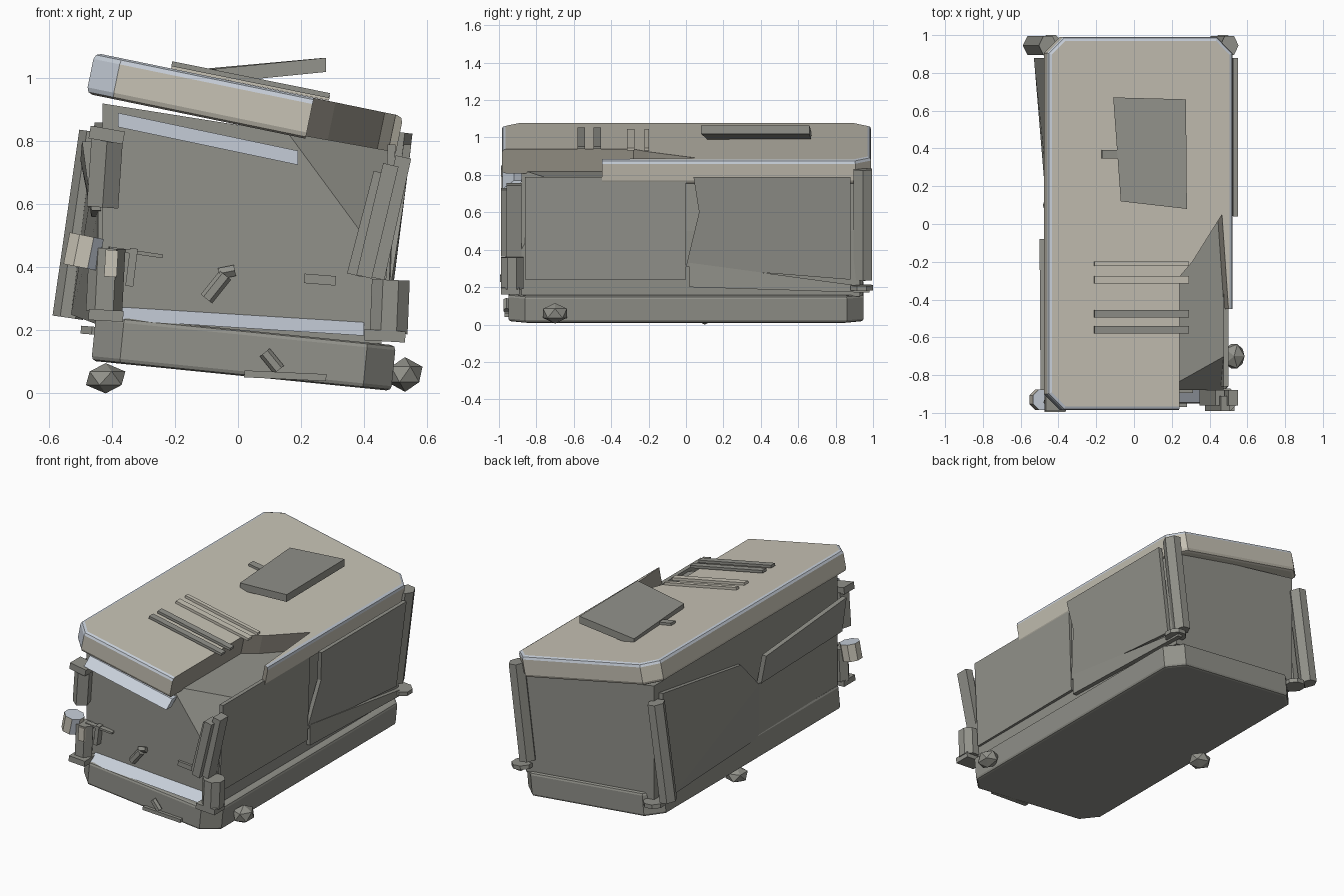
import bpy, bmesh, math
from mathutils import Vector, Matrix

if "Cube" in bpy.data.objects:
    bpy.data.objects.remove(bpy.data.objects["Cube"])


def material(name, rgb):
    m = bpy.data.materials.new(name)
    m.diffuse_color = (*rgb, 1)
    m.use_nodes = True
    m.node_tree.nodes["Principled BSDF"].inputs["Base Color"].default_value = m.diffuse_color
    return m


STONE = material("grey stone", (0.285, 0.285, 0.255))
TAN = material("pale lid stone", (0.57, 0.54, 0.46))
TRIM = material("blue grey edge", (0.56, 0.61, 0.68))
BROKEN = material("broken stone", (0.34, 0.32, 0.27))


def finish(name, bm, *mats):
    bmesh.ops.recalc_face_normals(bm, faces=bm.faces)
    me = bpy.data.meshes.new(name)
    bm.to_mesh(me)
    bm.free()
    ob = bpy.data.objects.new(name, me)
    bpy.context.collection.objects.link(ob)
    for m in mats:
        me.materials.append(m)
    return ob


def prism(name, pts, z0, z1, *mats, bevel=0, top_mat=0):
    """Plan outline extruded in z, with optional bevelled rims."""
    bm = bmesh.new()
    f = bm.faces.new([bm.verts.new((x, y, z0)) for x, y in pts])
    r = bmesh.ops.extrude_face_region(bm, geom=[f])
    bmesh.ops.translate(bm, vec=(0, 0, z1 - z0),
                        verts=[v for v in r["geom"] if isinstance(v, bmesh.types.BMVert)])
    if bevel:
        for z, mat in ((z1, top_mat), (z0, 0)):
            rim = [e for e in bm.edges if all(abs(v.co.z - z) < 1e-5 for v in e.verts)]
            bmesh.ops.bevel(bm, geom=rim, offset=bevel, segments=2, profile=0.5,
                            affect="EDGES", material=mat)
    return finish(name, bm, *mats)


def place(ob, loc, tilt):
    ob.matrix_world = Matrix.Translation(loc) @ Matrix.Rotation(tilt, 4, "Y")


def chamfered(x0, x1, y0, y1, c):
    return [(x0 + c, y0), (x1 - c, y0), (x1, y0 + c), (x1, y1 - c),
            (x1 - c, y1), (x0 + c, y1), (x0, y1 - c), (x0, y0 + c)]


def beam(name, a, b, w, h, mat=STONE, sides=4, end_mat=None):
    """Bar from a to b; w is its size across y (or x), h the other way."""
    a, b = Vector(a), Vector(b)
    d = (b - a).normalized()
    ref = Vector((1, 0, 0)) if abs(d.y) > 0.8 else Vector((0, 1, 0))
    u = (ref - d * ref.dot(d)).normalized()
    v = d.cross(u)
    k = 1 / math.cos(math.pi / sides)
    bm = bmesh.new()
    rings = []
    for p in (a, b):
        ring = []
        for i in range(sides):
            t = 2 * math.pi * (i + 0.5) / sides
            ring.append(bm.verts.new(p + u * (math.cos(t) * w * k / 2) + v * (math.sin(t) * h * k / 2)))
        rings.append(ring)
    bm.faces.new(rings[0])
    bm.faces.new(rings[1]).material_index = 1 if end_mat else 0
    for i in range(sides):
        j = (i + 1) % sides
        bm.faces.new((rings[0][i], rings[0][j], rings[1][j], rings[1][i]))
    return finish(name, bm, mat, *([end_mat] if end_mat else []))


def slab(name, outline, offset, mat=STONE):
    """Outline corners thickened along an offset vector."""
    bm = bmesh.new()
    lo = [bm.verts.new(p) for p in outline]
    hi = [bm.verts.new(Vector(p) + Vector(offset)) for p in outline]
    bm.faces.new(lo)
    bm.faces.new(hi)
    for i in range(len(lo)):
        j = (i + 1) % len(lo)
        bm.faces.new((lo[i], lo[j], hi[j], hi[i]))
    return finish(name, bm, mat)


# Tilted base
base = prism("base", chamfered(-0.478, 0.478, -0.95, 0.95, 0.09), -0.145, 0, STONE, bevel=0.015)
place(base, (0.025, 0, 0.2), 0.1)

# Chest body, with its front right top corner sheared off
bm = bmesh.new()
profile = [(-0.43, 0.2), (0.455, 0.15), (0.48, 0.5), (0.48, 0.77), (0.2, 0.82), (-0.43, 0.92)]
ends = [[bm.verts.new((x, y, z)) for x, z in profile] for y in (-0.88, 0.93)]
bm.faces.new(ends[0])
bm.faces.new(ends[1])
for i in range(6):
    j = (i + 1) % 6
    bm.faces.new((ends[0][i], ends[0][j], ends[1][j], ends[1][i]))
bmesh.ops.recalc_face_normals(bm, faces=bm.faces)
p = Vector((0.2, -0.88, 0.77))
n = (Vector((0.34, -0.88, 0.58)) - p).cross(Vector((0.47, -0.72, 0.74)) - p).normalized()
if n.z < 0:
    n = -n
bmesh.ops.bisect_plane(bm, geom=bm.verts[:] + bm.edges[:] + bm.faces[:],
                       plane_co=p, plane_no=n, clear_outer=True)
bmesh.ops.holes_fill(bm, edges=[e for e in bm.edges if e.is_boundary], sides=0)
finish("chest_body", bm, STONE)

# Lid with a broken corner
lid = prism("lid", chamfered(-0.5, 0.5, -0.985, 0.99, 0.085), -0.132, 0, TAN, TRIM, BROKEN,
            bevel=0.02, top_mat=1)
for f in lid.data.polygons:  # pale worn front left corner
    if f.normal.x < -0.5 and f.normal.y < -0.5:
        f.material_index = 1
place(lid, (0.035, 0, 0.98), 0.203)
cutter = prism("lid_break", [(0.21, -1.2), (0.21, -0.28), (0.28, -0.2), (0.44, 0.05),
                             (0.475, -0.45), (0.7, -0.45), (0.7, -1.2)], -0.5, 0.3, BROKEN)
place(cutter, (0.035, 0, 0.98), 0.203)
mod = lid.modifiers.new("break", "BOOLEAN")
mod.operation = "DIFFERENCE"
mod.solver = "EXACT"
mod.material_mode = "TRANSFER"
mod.object = cutter
bpy.context.view_layer.update()
bpy.context.view_layer.objects.active = lid
bpy.ops.object.modifier_apply(modifier="break")
bpy.data.objects.remove(cutter)

# Pale ledges on the front
slab("upper_ledge", [(-0.38, -0.98, 0.845), (0.19, -0.98, 0.725), (0.19, -0.92, 0.77), (-0.38, -0.92, 0.89)],
     (0, 0.05, 0), TRIM)
slab("lower_ledge", [(-0.37, -0.945, 0.232), (0.4, -0.945, 0.183), (0.4, -0.87, 0.232), (-0.37, -0.87, 0.28)],
     (0, 0.03, 0), TRIM)

# Loose side panels
slab("right_front_panel", [(0.45, -0.86, 0.24), (0.455, 0, 0.24), (0.475, 0, 0.79), (0.475, -0.86, 0.79)], (0.025, 0, 0))
slab("right_back_panel", [(0.455, 0, 0.31), (0.455, 0.88, 0.24), (0.525, 0.88, 0.79), (0.525, 0.04, 0.79),
                          (0.5, 0.07, 0.6)], (0.025, 0, 0))
slab("right_lower_strip", [(0.455, 0.02, 0.2), (0.455, 0.98, 0.17), (0.455, 0.98, 0.2), (0.455, 0.02, 0.33)], (0.03, 0, 0))
slab("left_front_panel", [(-0.465, -0.88, 0.58), (-0.465, -0.08, 0.56), (-0.5, -0.08, 0.74), (-0.495, -0.88, 0.8)],
     (0.03, 0, 0))
slab("left_front_lower_panel", [(-0.445, -0.86, 0.24), (-0.45, -0.08, 0.22), (-0.45, -0.08, 0.56), (-0.445, -0.86, 0.6)],
     (0.03, 0, 0))
slab("left_back_lower_panel", [(-0.45, -0.08, 0.22), (-0.53, 0.88, 0.25), (-0.45, -0.08, 0.55)], (0.06, 0, 0))
slab("left_back_upper_panel", [(-0.53, 0.88, 0.25), (-0.45, -0.08, 0.55), (-0.45, 0.1, 0.74), (-0.455, 0.88, 0.86)],
     (0.04, 0, 0))

# Back corner posts and their plates
for side, x0, x1, px in (("left", -0.54, -0.455, -0.44), ("right", 0.43, 0.505, 0.47)):
    beam(side + "_back_post", (x0, 0.945, 0.24), (x1, 0.945, 0.83), 0.1, 0.085, sides=6)
    beam(side + "_back_plate", (px, 0.94, 0.185), (px + 0.002, 0.94, 0.21), 0.12, 0.12, sides=8)

# Front right clustered post, leaning
for i, (dx, y) in enumerate(((-0.03, -0.92), (0, -0.95), (0.04, -0.92))):
    beam(f"right_front_post_{i}", (0.4 + dx, y, 0.375 - i * 0.005), (0.485 + dx, y, 0.7 + i * 0.025), 0.08, 0.05)
beam("right_front_foot", (0.478, -0.93, 0.19), (0.485, -0.93, 0.36), 0.12, 0.12, sides=8)
beam("right_front_plate", (0.465, -0.94, 0.165), (0.467, -0.94, 0.2), 0.1, 0.13)

# Front left post, broken into stubs
beam("left_upper_stub", (-0.43, -0.93, 0.59), (-0.415, -0.93, 0.81), 0.09, 0.085, sides=5)
beam("left_upper_plate", (-0.42, -0.94, 0.8), (-0.413, -0.94, 0.84), 0.1, 0.11)
beam("left_lower_stub", (-0.425, -0.92, 0.26), (-0.415, -0.92, 0.46), 0.09, 0.1, sides=6)
beam("left_stub_chip", (-0.405, -0.965, 0.37), (-0.4, -0.965, 0.455), 0.02, 0.04, TAN)
beam("left_lower_plate", (-0.42, -0.94, 0.23), (-0.418, -0.94, 0.265), 0.11, 0.11)
drum = beam("left_drum", (-0.5, -0.93, 0.4), (-0.48, -0.93, 0.5), 0.11, 0.11, TAN, sides=8, end_mat=TRIM)
for f in drum.data.polygons:  # pale worn facet
    if f.normal.x > 0.5 and f.normal.y < -0.2:
        f.material_index = 1
beam("left_splinter", (-0.345, -0.9, 0.34), (-0.33, -0.9, 0.46), 0.04, 0.025)
beam("left_shard", (-0.41, -0.91, 0.46), (-0.24, -0.89, 0.435), 0.03, 0.012)

# Slab and bars lying on the lid
slab("loose_slab", [(-0.07, 0.12, 0.985), (0.28, 0.08, 1.02), (0.275, 0.66, 1.02), (-0.11, 0.67, 0.985)], (0, 0, 0.045))
beam("loose_plank", (-0.17, 0.37, 1.03), (0.0, 0.37, 1.0), 0.045, 0.015)
for i, (y, z, w, m) in enumerate(((-0.21, 1.03, 0.025, TAN), (-0.295, 1.03, 0.04, TAN),
                                  (-0.475, 1.038, 0.04, STONE), (-0.56, 1.038, 0.04, STONE))):
    beam(f"lid_bar_{i}", (-0.21, y, z + 0.008), (0.29, y, z - 0.093), w, 0.016, m)

# Rubble on the front
beam("rubble_rod", (-0.1, -0.9, 0.3), (-0.04, -0.9, 0.375), 0.04, 0.04, sides=6)
beam("rubble_tip", (-0.06, -0.89, 0.38), (-0.01, -0.89, 0.39), 0.03, 0.03, sides=5)
beam("rubble_plate", (0.21, -0.885, 0.365), (0.31, -0.885, 0.357), 0.02, 0.03)
beam("base_rod", (0.085, -0.96, 0.13), (0.13, -0.96, 0.075), 0.03, 0.035, sides=6)
beam("base_plate", (0.02, -0.955, 0.062), (0.28, -0.955, 0.05), 0.03, 0.022)

# Faceted stones around the bottom
for i, (loc, s) in enumerate((((-0.42, 0.1, 0.048), (0.07, 0.07, 0.048)),
                              ((0.53, -0.7, 0.06), (0.062, 0.075, 0.055)))):
    bm = bmesh.new()
    bmesh.ops.create_icosphere(bm, subdivisions=1, radius=1)
    bmesh.ops.scale(bm, vec=s, verts=bm.verts)
    bmesh.ops.translate(bm, vec=loc, verts=bm.verts)
    finish(f"fallen_stone_{i}", bm, STONE)
